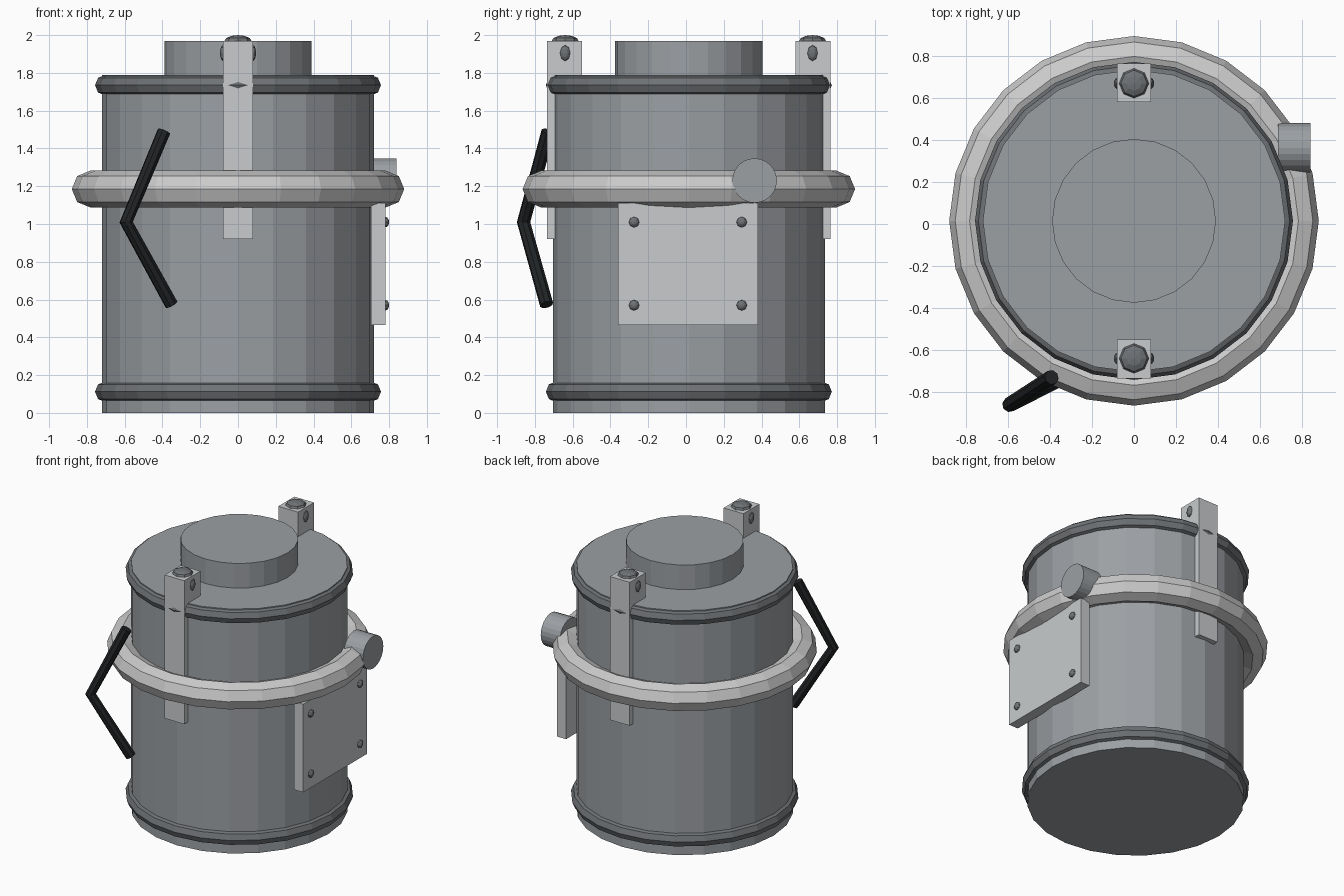
import bpy
from math import pi
from mathutils import Vector

if "Cube" in bpy.data.objects:
    bpy.data.objects.remove(bpy.data.objects["Cube"])

CY = 0.015   # y of the drum axis
SIDES = 24


def material(name, value):
    m = bpy.data.materials.new(name)
    m.diffuse_color = value
    m.use_nodes = True
    m.node_tree.nodes["Principled BSDF"].inputs["Base Color"].default_value = m.diffuse_color
    return m


STEEL = material("steel", (0.33, 0.35, 0.37, 1))
DARK = material("dark_steel", (0.16, 0.17, 0.18, 1))
LIGHT = material("light_steel", (0.58, 0.60, 0.61, 1))
PALE = material("pale_hoop", (0.55, 0.55, 0.55, 1))
BLACK = material("black_grip", (0.015, 0.017, 0.018, 1))


def finish(name, mat):
    o = bpy.context.object
    o.name = name
    o.data.materials.append(mat)
    return o


def rod(name, a, b, r, sides, mat):
    a, b = Vector(a), Vector(b)
    d = b - a
    bpy.ops.mesh.primitive_cylinder_add(
        vertices=sides, radius=r, depth=d.length, location=(a + b) / 2,
        rotation=d.to_track_quat('Z', 'Y').to_euler())
    return finish(name, mat)


def hoop(name, z, outer, minor, mat):
    bpy.ops.mesh.primitive_torus_add(
        major_segments=SIDES, minor_segments=8, major_radius=outer - minor,
        minor_radius=minor, location=(0, CY, z))
    return finish(name, mat)


def bolt(name, loc, size, axis='Z'):
    # flattened low-poly dome, its thin direction along the axis
    rot = (0, pi / 2, 0) if axis == 'X' else (0, 0, 0)
    bpy.ops.mesh.primitive_uv_sphere_add(segments=8, ring_count=6, radius=1,
                                         location=loc, rotation=rot)
    bpy.context.object.scale = size
    return finish(name, DARK)


def prism(name, outline, x0, x1, mat):
    # (y, z) outline extruded along x
    n = len(outline)
    verts = [(x, y, z) for x in (x0, x1) for y, z in outline]
    faces = [tuple(range(n))[::-1], tuple(range(n, 2 * n))]
    faces += [(i, (i + 1) % n, (i + 1) % n + n, i + n) for i in range(n)]
    me = bpy.data.meshes.new(name)
    me.from_pydata(verts, [], faces)
    o = bpy.data.objects.new(name, me)
    bpy.context.collection.objects.link(o)
    import bmesh
    bm = bmesh.new()
    bm.from_mesh(me)
    bmesh.ops.recalc_face_normals(bm, faces=bm.faces)
    bm.to_mesh(me)
    bm.free()
    me.materials.append(mat)
    return o


# Drum and raised cap
rod("drum", (0, CY, 0), (0, CY, 1.79), 0.72, SIDES, STEEL)
rod("cap", (0, CY, 1.75), (0, CY, 1.97), 0.39, SIDES, STEEL)

# Rims and large hoop
hoop("bottom_rim", 0.112, 0.757, 0.055, DARK)
hoop("top_rim", 1.735, 0.757, 0.055, DARK)
hoop("large_hoop", 1.185, 0.88, 0.097, PALE)

# Front and back clamps with bolts
for side, label in ((-1, "front"), (1, "back")):
    outline = [(CY + side * d, z) for d, z in (
        (0.75, 0.92), (0.75, 1.97), (0.565, 1.97), (0.565, 1.78),
        (0.69, 1.78), (0.69, 0.92))]
    prism(label + "_clamp", outline, -0.08, 0.08, LIGHT)
    y = CY + side * 0.655
    bolt(label + "_clamp_top_bolt", (0, y, 1.968), (0.072, 0.072, 0.032))
    for x in (-0.075, 0.075):
        bolt(label + "_clamp_side_bolt", (x, y, 1.905), (0.045, 0.029, 0.021), 'X')

# Side plate with corner bolts
prism("side_plate", [(-0.36, 0.465), (0.38, 0.465), (0.38, 1.11), (-0.36, 1.11)],
      0.705, 0.78, LIGHT)
for y in (-0.275, 0.295):
    for z in (0.57, 1.01):
        bolt("plate_bolt", (0.78, y, z), (0.028, 0.028, 0.02), 'X')

# Side knob
rod("side_knob", (0.685, 0.363, 1.23), (0.84, 0.363, 1.23), 0.118, SIDES, STEEL)

# Bent handle swept along a path
curve = bpy.data.curves.new("handle", 'CURVE')
curve.dimensions = '3D'
curve.bevel_depth = 0.036
curve.bevel_resolution = 2
curve.use_fill_caps = True
path = [(-0.392, -0.73, 1.49), (-0.592, -0.86, 1.01), (-0.352, -0.738, 0.573)]
spline = curve.splines.new('POLY')
spline.points.add(len(path) - 1)
for p, co in zip(spline.points, path):
    p.co = (*co, 1)
spline.use_smooth = False
handle = bpy.data.objects.new("handle", curve)
bpy.context.collection.objects.link(handle)
curve.materials.append(BLACK)
